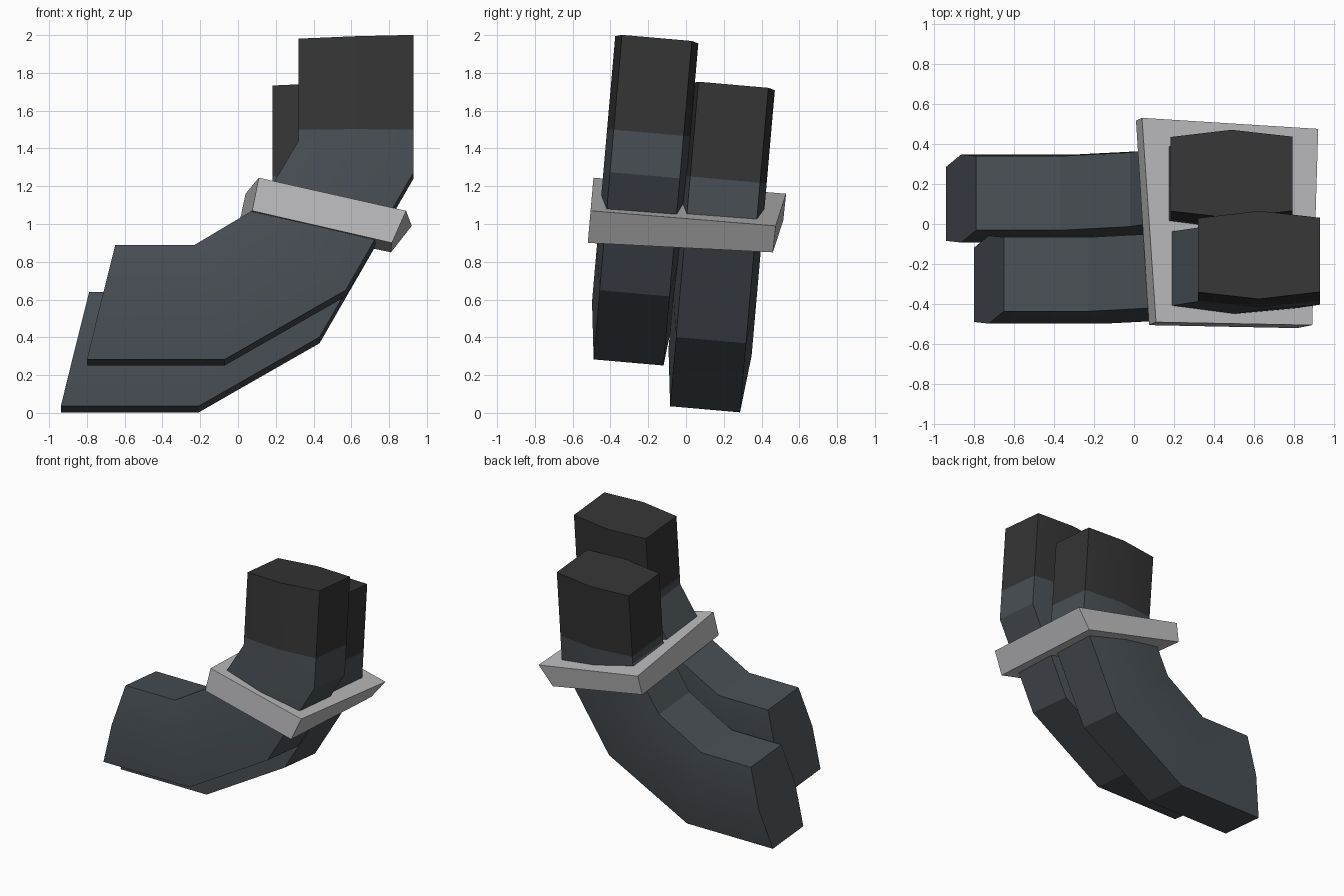
import bpy, bmesh, math
from mathutils import Vector

cube = bpy.data.objects.get("Cube")
if cube:
    bpy.data.objects.remove(cube, do_unlink=True)


def material(name, rgb):
    m = bpy.data.materials.new(name)
    m.use_nodes = True
    m.diffuse_color = (*rgb, 1)
    bsdf = next(n for n in m.node_tree.nodes if n.type == 'BSDF_PRINCIPLED')
    bsdf.inputs["Base Color"].default_value = (*rgb, 1)
    return m


slate = material("slate_metal", (0.065, 0.078, 0.09))
soot = material("soot_black", (0.035, 0.035, 0.035))
grey = material("light_grey", (0.5, 0.5, 0.51))

# Bend profile in x-z: outer edge and inner edge, station by station
OUTER = [(-0.80, 0.267), (-0.07, 0.267), (0.57, 0.633), (0.93, 1.258), (0.93, 1.483), (0.93, 1.985)]
INNER = [(-0.65, 0.873), (-0.23, 0.873), (0.117, 1.08), (0.32, 1.425), (0.32, 1.483), (0.32, 1.965)]
EDGE, RIDGE = 0.185, 0.22
LEAN = math.tan(math.radians(5))


def finish(name, bm, mats):
    bmesh.ops.recalc_face_normals(bm, faces=bm.faces[:])
    me = bpy.data.meshes.new(name)
    bm.to_mesh(me)
    bm.free()
    ob = bpy.data.objects.new(name, me)
    bpy.context.collection.objects.link(ob)
    for m in mats:
        me.materials.append(m)
    return ob


def pipe(name, offset):
    bm = bmesh.new()
    rings = []
    for o, i in zip(OUTER, INNER):
        mid = ((o[0] + i[0]) / 2, (o[1] + i[1]) / 2)
        section = [(o, -EDGE), (mid, -RIDGE), (i, -EDGE), (i, EDGE), (mid, RIDGE), (o, EDGE)]
        # Whole pipe leans back slightly
        rings.append([bm.verts.new(Vector((x, y + LEAN * (z - 1), z - LEAN * y)) + offset)
                      for (x, z), y in section])
    for s, (a, b) in enumerate(zip(rings, rings[1:])):
        for k in range(6):
            n = (k + 1) % 6
            f = bm.faces.new((a[k], a[n], b[n], b[k]))
            f.material_index = int(s == len(rings) - 2)
    bm.faces.new(rings[0])
    bm.faces.new(rings[-1]).material_index = 1
    ob = finish(name, bm, (slate, soot))
    bpy.ops.object.select_all(action='DESELECT')
    ob.select_set(True)
    bpy.context.view_layer.objects.active = ob
    bpy.ops.object.shade_smooth_by_angle(angle=math.radians(20))


# Two identical bent pipes, the rear one set lower
pipe("front_pipe", Vector((0, -0.24, 0)))
pipe("rear_pipe", Vector((-0.138, 0.165, -0.248)))

# Tilted, tapered bracket plate around both pipes
bm = bmesh.new()
top = [bm.verts.new(p) for p in
       ((0.11, -0.49, 1.245), (0.89, -0.505, 1.07), (0.92, 0.475, 0.99), (0.04, 0.53, 1.16))]
base = [bm.verts.new(p) for p in
        ((0.075, -0.505, 1.07), (0.815, -0.52, 0.9), (0.81, 0.46, 0.85), (0.01, 0.515, 1.02))]
bm.faces.new(top)
bm.faces.new(base)
for k in range(4):
    n = (k + 1) % 4
    bm.faces.new((top[k], top[n], base[n], base[k]))
finish("bracket_plate", bm, (grey,))
